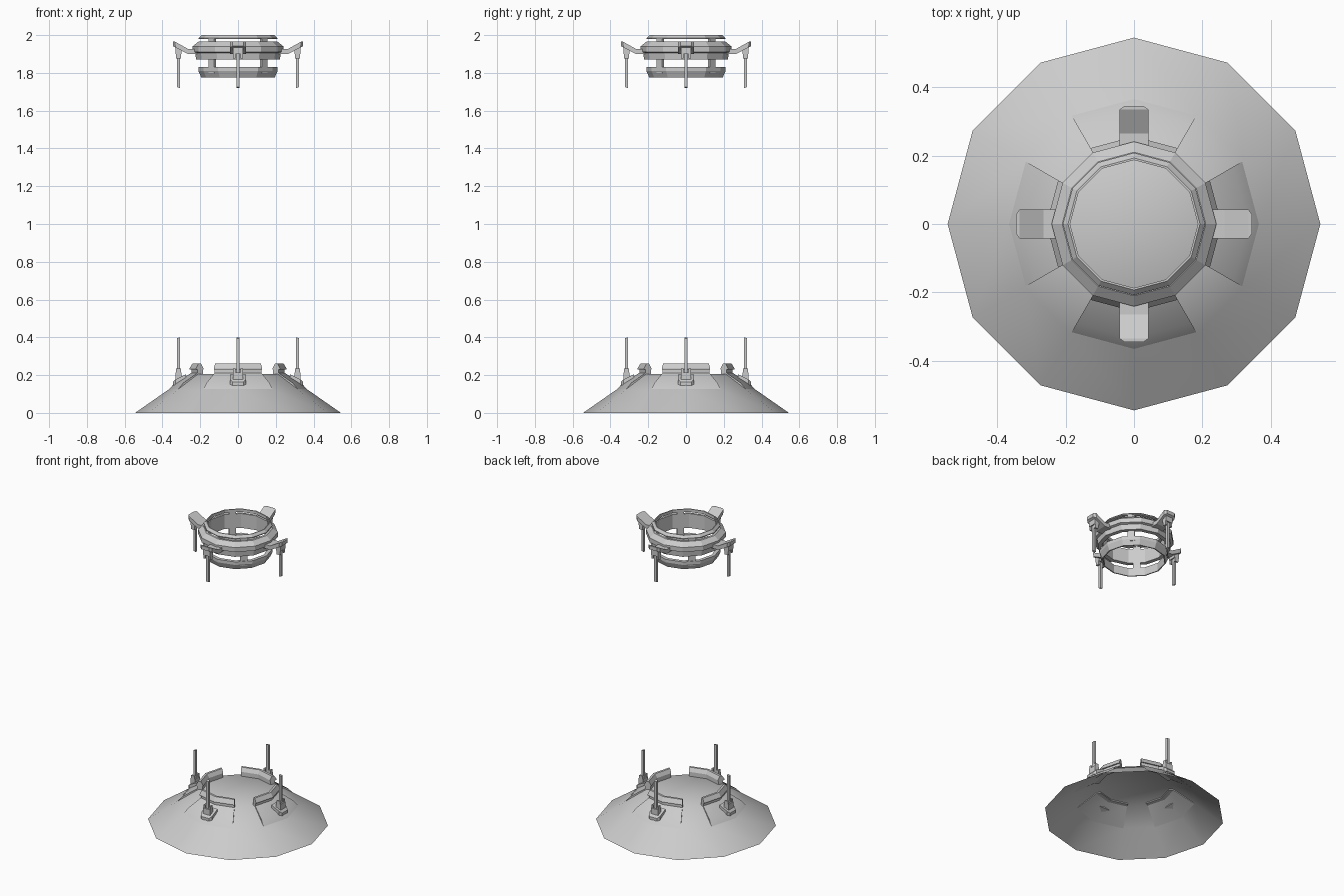
import bpy, bmesh, math
from mathutils import Matrix

if "Cube" in bpy.data.objects:
    bpy.data.objects.remove(bpy.data.objects["Cube"])


def finish(name, bm, smooth=None):
    bmesh.ops.remove_doubles(bm, verts=bm.verts, dist=1e-5)
    bmesh.ops.recalc_face_normals(bm, faces=bm.faces)
    me = bpy.data.meshes.new(name)
    bm.to_mesh(me)
    bm.free()
    ob = bpy.data.objects.new(name, me)
    bpy.context.collection.objects.link(ob)
    if smooth:
        bpy.ops.object.select_all(action='DESELECT')
        bpy.context.view_layer.objects.active = ob
        ob.select_set(True)
        bpy.ops.object.shade_smooth_by_angle(angle=math.radians(smooth))
    return ob


def sweep(name, profile, angles, full=False, closed=True, smooth=None):
    """Sweep an (r, z) profile round the z axis through the given angles."""
    bm = bmesh.new()
    rows = [[bm.verts.new((r * math.cos(a), r * math.sin(a), z)) for r, z in profile]
            for a in map(math.radians, angles)]
    n = len(profile)
    pairs = list(zip(rows, rows[1:]))
    if full:
        pairs.append((rows[-1], rows[0]))
    for a, b in pairs:
        for i in range(n if closed else n - 1):
            j = (i + 1) % n
            bm.faces.new((a[i], a[j], b[j], b[i]))
    if closed and not full:
        bm.faces.new(rows[0])
        bm.faces.new(rows[-1])
    return finish(name, bm, smooth)


def slab(name, profile, half_width, angle, chamfer=0.0):
    """Extrude an (r, z) profile sideways; optionally clip the outer corners."""
    bm = bmesh.new()
    a, b = [[bm.verts.new((r, s * half_width, z)) for r, z in profile] for s in (-1, 1)]
    n = len(profile)
    bm.faces.new(a)
    bm.faces.new(b[::-1])
    for i in range(n):
        bm.faces.new((a[i], b[i], b[(i + 1) % n], a[(i + 1) % n]))
    if chamfer:
        rmax = max(r for r, z in profile)
        ends = [e for e in bm.edges if all(v.co.x > rmax - 1e-4 for v in e.verts)
                and abs(e.verts[0].co.y - e.verts[1].co.y) < 1e-4]
        bmesh.ops.bevel(bm, geom=ends, offset=chamfer, segments=1, affect='EDGES')
    bmesh.ops.transform(bm, matrix=Matrix.Rotation(math.radians(angle), 4, 'Z'), verts=bm.verts)
    return finish(name, bm)


def box(name, r0, r1, z0, z1, half_width, angle, offset=0.0):
    ob = slab(name, [(r0, z0), (r1, z0), (r1, z1), (r0, z1)], half_width, 0)
    ob.data.transform(Matrix.Rotation(math.radians(angle), 4, 'Z')
                      @ Matrix.Translation((0, offset, 0)))
    return ob


ROUND = range(0, 360, 30)

# open-bottomed twelve-sided base shell
sweep("base_shell", [(0, .207), (.242, .207), (.37, .122), (.545, 0)],
      ROUND, full=True, closed=False, smooth=40)

# upper cage rings
sweep("top_ring", [(.187, 1.98), (.208, 1.98), (.208, 1.985), (.193, 2.0), (.187, 2.0)],
      ROUND, full=True)
sweep("middle_ring", [(.195, 1.87), (.222, 1.87), (.226, 1.905), (.241, 1.91),
                      (.241, 1.94), (.21, 1.965), (.195, 1.965)], ROUND, full=True)
sweep("bottom_ring", [(.187, 1.775), (.194, 1.775), (.21, 1.81), (.21, 1.83), (.187, 1.83)],
      ROUND, full=True)

for k in range(4):
    q = 90 * k
    arc = (q - 30, q, q + 30)
    # raised panel, plinth and collar segment on the base
    sweep("base_panel", [(.242, .2), (.37, .12), (.335, .158), (.245, .213)], arc, smooth=40)
    sweep("collar_plinth", [(.215, .2), (.247, .2), (.247, .23), (.215, .23)], arc)
    sweep("collar_segment", [(.212, .23), (.256, .23), (.256, .237), (.241, .262), (.226, .262),
                             (.212, .237)], arc)
    # lower emitter: foot, prongs, blade
    slab("lower_foot", [(.275, .172), (.345, .145), (.345, .163), (.33, .178), (.275, .204)],
         .042, q, .014)
    for s in (-1, 1):
        box("lower_prong", .303, .327, .17, .235, .006, q, s * .02)
    box("lower_clip", .299, .331, .17, .215, .026, q)
    slab("lower_blade", [(.307, .17), (.323, .17), (.323, .395), (.307, .4)], .008, q)
    # upper emitter: bent arm, prongs, blade
    slab("upper_arm", [(.215, 1.9), (.265, 1.9), (.345, 1.942), (.345, 1.966),
                       (.335, 1.966), (.265, 1.927), (.215, 1.927)], .042, q, .014)
    for s in (-1, 1):
        box("upper_prong", .303, .327, 1.875, 1.935, .006, q, s * .02)
    box("upper_clip", .299, .331, 1.9, 1.935, .026, q)
    slab("upper_blade", [(.307, 1.72), (.323, 1.725), (.323, 1.935), (.307, 1.935)], .008, q)
    # strut joining the cage rings
    box("cage_strut", .186, .2, 1.8, 1.985, .022, q + 45)
